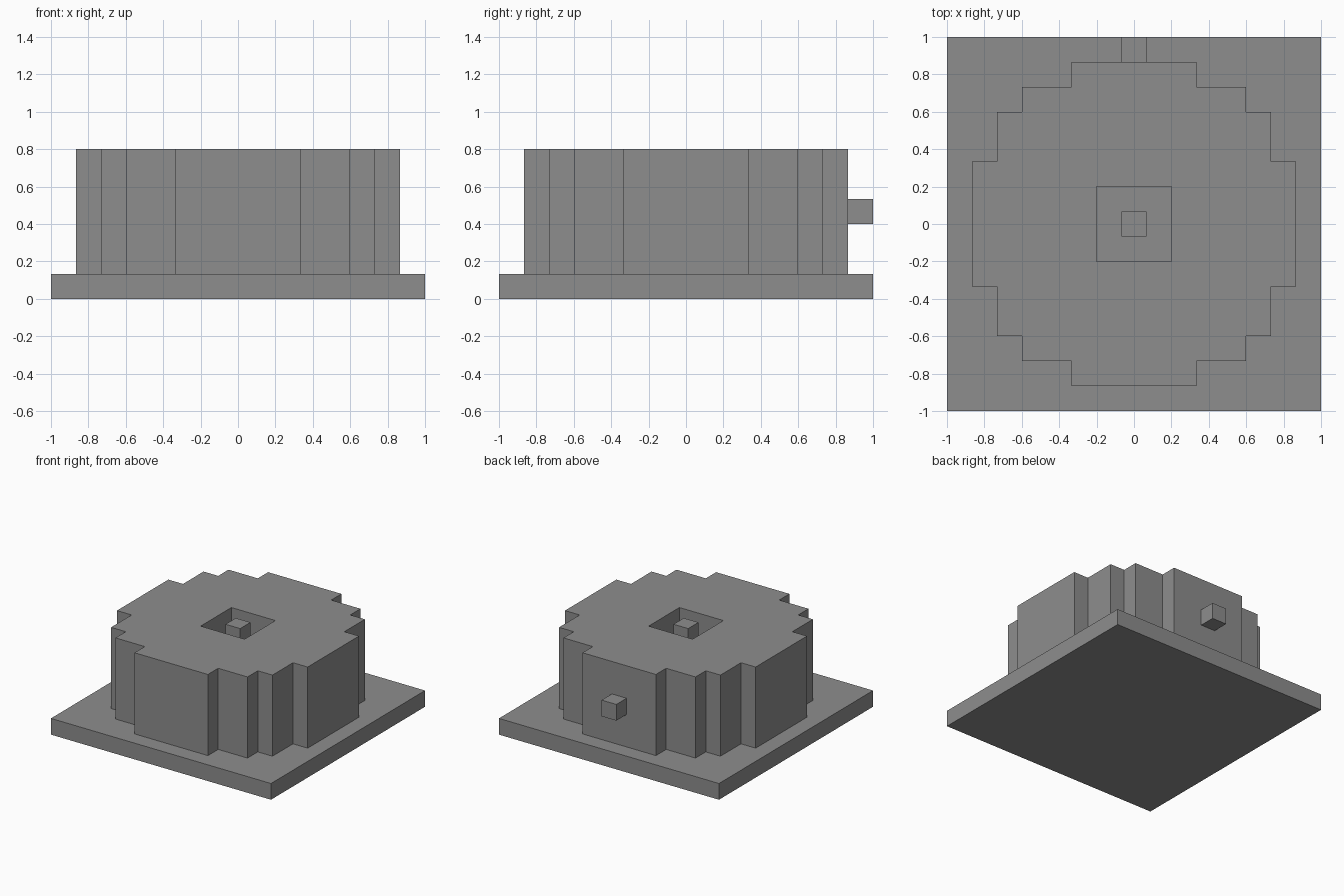
import bpy
import bmesh

U = 2 / 15  # one block

default = bpy.data.objects.get("Cube")
if default:
    bpy.data.objects.remove(default, do_unlink=True)

grey = bpy.data.materials.new("mid grey")
grey.use_nodes = True
color = (0.27, 0.27, 0.27, 1)
grey.diffuse_color = color
grey.node_tree.nodes["Principled BSDF"].inputs["Base Color"].default_value = color


def add_object(name, bm):
    bmesh.ops.recalc_face_normals(bm, faces=bm.faces)
    mesh = bpy.data.meshes.new(name)
    bm.to_mesh(mesh)
    bm.free()
    mesh.materials.append(grey)
    obj = bpy.data.objects.new(name, mesh)
    bpy.context.collection.objects.link(obj)
    return obj


def box(name, size, center):
    """Box with size and center given in blocks."""
    bm = bmesh.new()
    bmesh.ops.create_cube(bm, size=1)
    for v in bm.verts:
        v.co = [(v.co[i] * size[i] + center[i]) * U for i in range(3)]
    return add_object(name, bm)


def prism(name, outline, bottom, top):
    """Upright prism over an outline given in blocks."""
    bm = bmesh.new()
    face = bm.faces.new([bm.verts.new((x * U, y * U, bottom * U)) for x, y in outline])
    result = bmesh.ops.extrude_face_region(bm, geom=[face])
    verts = [g for g in result["geom"] if isinstance(g, bmesh.types.BMVert)]
    bmesh.ops.translate(bm, verts=verts, vec=(0, 0, (top - bottom) * U))
    return add_object(name, bm)


# Square base slab
box("base_slab", (15, 15, 1), (0, 0, 0.5))

# Stepped round body: one quarter outline turned four times
quarter = [(6.5, 2.5), (5.5, 2.5), (5.5, 4.5), (4.5, 4.5),
           (4.5, 5.5), (2.5, 5.5), (2.5, 6.5)]
outline = []
for turn in range(4):
    outline += quarter
    quarter = [(-y, x) for x, y in quarter]
body = prism("stepped_body", outline, 1, 6)

# Square shaft down the middle of the body
cutter = box("shaft_cutter", (3, 3, 7), (0, 0, 4.5))
cutter.hide_render = True
cutter.hide_viewport = True
cut = body.modifiers.new("shaft", "BOOLEAN")
cut.operation = "DIFFERENCE"
cut.solver = "EXACT"
cut.object = cutter

# Apply the cut and remove the cutter
depsgraph = bpy.context.evaluated_depsgraph_get()
cut_mesh = bpy.data.meshes.new_from_object(body.evaluated_get(depsgraph))
body.modifiers.clear()
body.data = cut_mesh
bpy.data.objects.remove(cutter, do_unlink=True)

# Post in the shaft and peg on the back
box("center_post", (1, 1, 5), (0, 0, 3.5))
box("back_peg", (1, 1, 1), (0, 7, 3.5))
